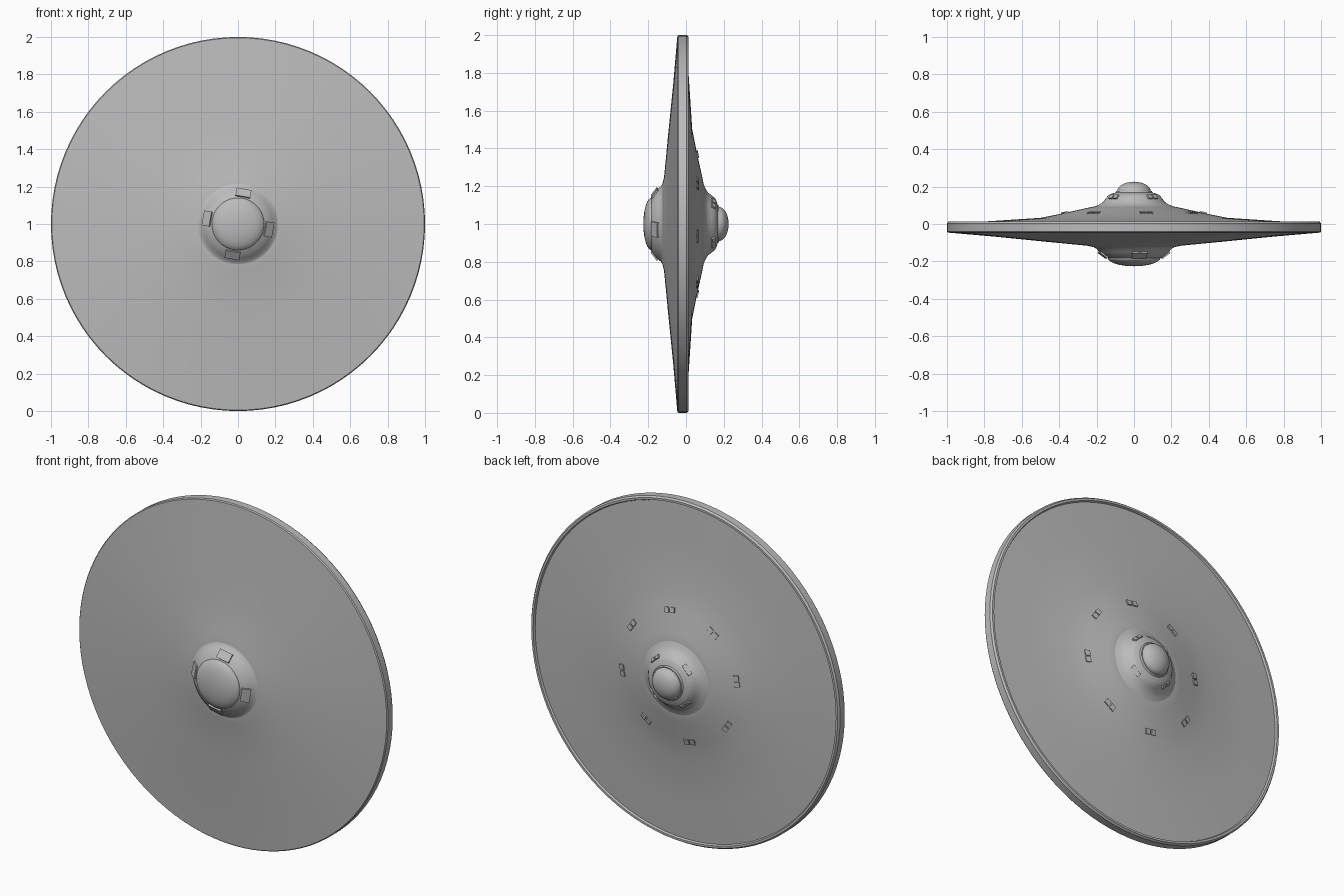
import bpy, bmesh
from math import sin, cos, pi, radians
from mathutils import Matrix, Vector

cube = bpy.data.objects.get("Cube")
if cube:
    bpy.data.objects.remove(cube)

GREY = (0.5, 0.5, 0.5, 1)
metal = bpy.data.materials.new("grey metal")
metal.use_nodes = True
metal.diffuse_color = GREY
metal.node_tree.nodes["Principled BSDF"].inputs["Base Color"].default_value = GREY

SEGMENTS = 96
CENTRE = Vector((0, 0, 1))


def finish(name, bm, angle):
    bmesh.ops.recalc_face_normals(bm, faces=bm.faces)
    mesh = bpy.data.meshes.new(name)
    bm.to_mesh(mesh)
    bm.free()
    mesh.materials.append(metal)
    obj = bpy.data.objects.new(name, mesh)
    bpy.context.collection.objects.link(obj)
    bpy.ops.object.select_all(action="DESELECT")
    obj.select_set(True)
    bpy.context.view_layer.objects.active = obj
    bpy.ops.object.shade_smooth_by_angle(angle=radians(angle))


def lathe(name, profile, angle=25):
    """Spin (radius, y) points about the y axis through the disc centre."""
    bm = bmesh.new()
    verts = [bm.verts.new(CENTRE + Vector((r, y, 0))) for r, y in profile]
    edges = [bm.edges.new(pair) for pair in zip(verts, verts[1:])]
    bmesh.ops.spin(bm, geom=verts + edges, cent=CENTRE, axis=(0, 1, 0),
                   angle=2 * pi, steps=SEGMENTS)
    bmesh.ops.remove_doubles(bm, verts=bm.verts, dist=0.0002)
    finish(name, bm, angle)


def dome(radius, base, tip, steps=8):
    """Elliptical arc from the base edge to the tip on the axis."""
    arc = [i * pi / 2 / steps for i in range(steps + 1)]
    return [(radius * cos(a), base + (tip - base) * sin(a)) for a in arc]


def windows(name, count, start, inner, outer, width, height, panes=1):
    """Ring of thin raised panes lying on the slope between two profile points."""
    bm = bmesh.new()
    (r0, y0), (r1, y1) = inner, outer
    for i in range(count):
        a = radians(start) + 2 * pi * i / count
        out = Vector((cos(a), 0, sin(a)))
        side = Vector((-sin(a), 0, cos(a)))
        slope = (out * (r1 - r0) + Vector((0, y1 - y0, 0))).normalized()
        normal = side.cross(slope)
        mid = CENTRE + out * (r0 + r1) / 2 + Vector((0, (y0 + y1) / 2, 0))
        for p in range(panes):
            shift = (p - (panes - 1) / 2) * width * 1.25
            axes = Matrix((side * width, slope * height, normal * 0.014)).transposed()
            place = Matrix.Translation(mid + side * shift) @ axes.to_4x4()
            bmesh.ops.create_cube(bm, size=1, matrix=place)
    finish(name, bm, 20)


# Saucer hull: front slope, rim band, back lip and back slope
lathe("saucer_hull", [
    (0, -0.12), (0.215, -0.124), (0.25, -0.116), (0.5, -0.092), (0.75, -0.067),
    (0.995, -0.046), (1, -0.04), (1, 0.003), (0.992, 0.014), (0.98, 0.014),
    (0.975, 0.002), (0.76, 0.016), (0.5, 0.033), (0.38, 0.057), (0.25, 0.086),
    (0.21, 0.094), (0, 0.094)])

# Front sensor housing and its dome
lathe("front_collar", [(0.235, -0.119), (0.215, -0.124), (0.2, -0.133),
                       (0.185, -0.15), (0.165, -0.168), (0.14, -0.182), (0, -0.182)])
lathe("front_dome", dome(0.14, -0.181, -0.226))

# Back bridge tower and its dome
lathe("bridge_tower", [(0.215, 0.092), (0.185, 0.104), (0.165, 0.118), (0.152, 0.135),
                       (0.137, 0.153), (0.125, 0.16), (0.1, 0.168), (0.095, 0.176),
                       (0, 0.176)])
lathe("bridge_dome", dome(0.09, 0.174, 0.226))

# Window rings
windows("front_windows", 4, 80, (0.145, -0.18), (0.188, -0.148), 0.08, 0.05)
windows("bridge_windows", 4, 48, (0.137, 0.153), (0.152, 0.135), 0.028, 0.024, panes=2)
windows("hull_windows", 8, 35, (0.36, 0.061), (0.39, 0.054), 0.03, 0.03, panes=2)
